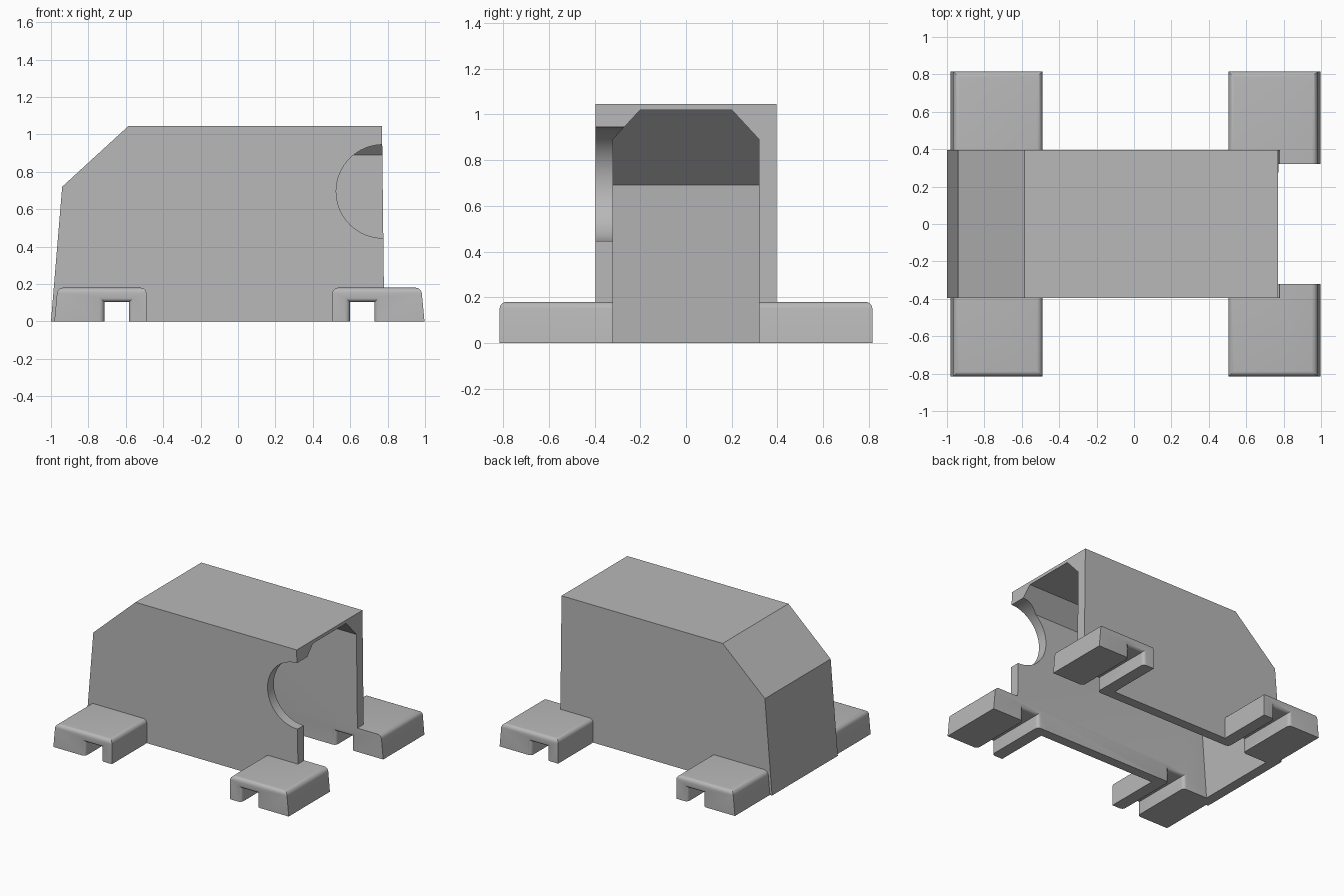
import bpy, bmesh, math
from mathutils import Vector

cube = bpy.data.objects.get("Cube")
if cube:
    bpy.data.objects.remove(cube, do_unlink=True)

grey = bpy.data.materials.new("plain_grey")
grey.use_nodes = True
grey.diffuse_color = (0.48, 0.48, 0.48, 1)
grey.node_tree.nodes["Principled BSDF"].inputs["Base Color"].default_value = (0.48, 0.48, 0.48, 1)


def loft(name, rings):
    """Closed solid through a list of rings with equal point counts."""
    bm = bmesh.new()
    loops = [[bm.verts.new(p) for p in ring] for ring in rings]
    bm.faces.new(loops[0])
    bm.faces.new(loops[-1])
    for a, b in zip(loops, loops[1:]):
        for i in range(len(a)):
            j = (i + 1) % len(a)
            bm.faces.new((a[i], a[j], b[j], b[i]))
    bmesh.ops.recalc_face_normals(bm, faces=bm.faces)
    mesh = bpy.data.meshes.new(name)
    bm.to_mesh(mesh)
    bm.free()
    mesh.materials.append(grey)
    obj = bpy.data.objects.new(name, mesh)
    bpy.context.collection.objects.link(obj)
    return obj


def prism(name, profile, y0, y1):
    return loft(name, [[(x, y, z) for x, z in profile] for y in (y0, y1)])


def combine(target, other, operation):
    """Apply a boolean and discard the helper."""
    mod = target.modifiers.new(operation, 'BOOLEAN')
    mod.operation = operation
    mod.solver = 'EXACT'
    mod.object = other
    bpy.context.view_layer.objects.active = target
    bpy.ops.object.modifier_apply(modifier=mod.name)
    bpy.data.objects.remove(other, do_unlink=True)


def place_x(x, side):
    return x if side > 0 else 0.015 - x


def make_foot(sx, sy):
    """Flat foot with a leaning outer side and rounded top edges."""
    profile = [(0.505, 0), (0.505, 0.18), (0.98, 0.18), (0.997, 0)]
    foot = prism("foot", [(place_x(x, sx), z) for x, z in profile], 0.30 * sy, 0.815 * sy)
    bm = bmesh.new()
    bm.from_mesh(foot.data)
    top = [e for e in bm.edges if all(v.co.z > 0.17 for v in e.verts)
           and any(abs(v.co.y) > 0.5 for v in e.verts)]
    bmesh.ops.bevel(bm, geom=top, offset=0.03, segments=5, profile=0.5, affect='EDGES')
    bm.to_mesh(foot.data)
    bm.free()
    return foot


def make_slot(sx, sy):
    """Strap slot flaring out with a rounded lip at both ends."""
    r, steps = 0.027, 5
    flare = [(r * (1 - math.cos(k / steps * math.pi / 2)),
              r * (1 - math.sin(k / steps * math.pi / 2))) for k in range(steps + 1)]
    sections = [(0.28, r)] + [(0.32 + d, w) for d, w in flare]
    sections += [(0.815 - d, w) for d, w in reversed(flare)] + [(0.85, r)]
    rings = []
    for y, w in sections:
        x0, x1 = place_x(0.598 - w, sx), place_x(0.73 + w, sx)
        rings.append([(x0, y * sy, -0.1), (x1, y * sy, -0.1),
                      (x1, y * sy, 0.103 + w), (x0, y * sy, 0.103 + w)])
    return loft("slot_cutter", rings)


# Main housing
body = prism("housing", [(-1, 0), (-0.94, 0.72), (-0.585, 1.045), (0.77, 1.045), (0.782, 0)],
             -0.395, 0.395)

# Four feet
sides = [(sx, sy) for sx in (-1, 1) for sy in (-1, 1)]
for sx, sy in sides:
    combine(body, make_foot(sx, sy), 'UNION')

# Hollow inside, open below and at one end, with chamfered ceiling corners
cavity = prism("cavity_cutter", [(-0.93, -0.1), (-0.87, 0.69), (-0.51, 1.02), (1.2, 1.02), (1.2, -0.1)],
               -0.32, 0.32)
bm = bmesh.new()
bm.from_mesh(cavity.data)
for s in (-1, 1):
    bmesh.ops.bisect_plane(bm, geom=bm.verts[:] + bm.edges[:] + bm.faces[:],
                           plane_co=(0, 0.2 * s, 1.02), plane_no=Vector((0, 0.13 * s, 0.12)),
                           clear_outer=True)
    bmesh.ops.holes_fill(bm, edges=[e for e in bm.edges if e.is_boundary])
bmesh.ops.recalc_face_normals(bm, faces=bm.faces)
bm.to_mesh(cavity.data)
bm.free()
combine(body, cavity, 'DIFFERENCE')

# Round cut-out in the front wall beside the open end
circle = [(0.775 + 0.25 * math.cos(a), 0.695 + 0.25 * math.sin(a))
          for a in (2 * math.pi * k / 64 for k in range(64))]
combine(body, prism("round_cutter", circle, -0.6, -0.25), 'DIFFERENCE')

# Strap slots through the feet
for sx, sy in sides:
    combine(body, make_slot(sx, sy), 'DIFFERENCE')

bpy.ops.object.select_all(action='DESELECT')
body.select_set(True)
bpy.context.view_layer.objects.active = body
bpy.ops.object.shade_smooth_by_angle(angle=math.radians(30))
